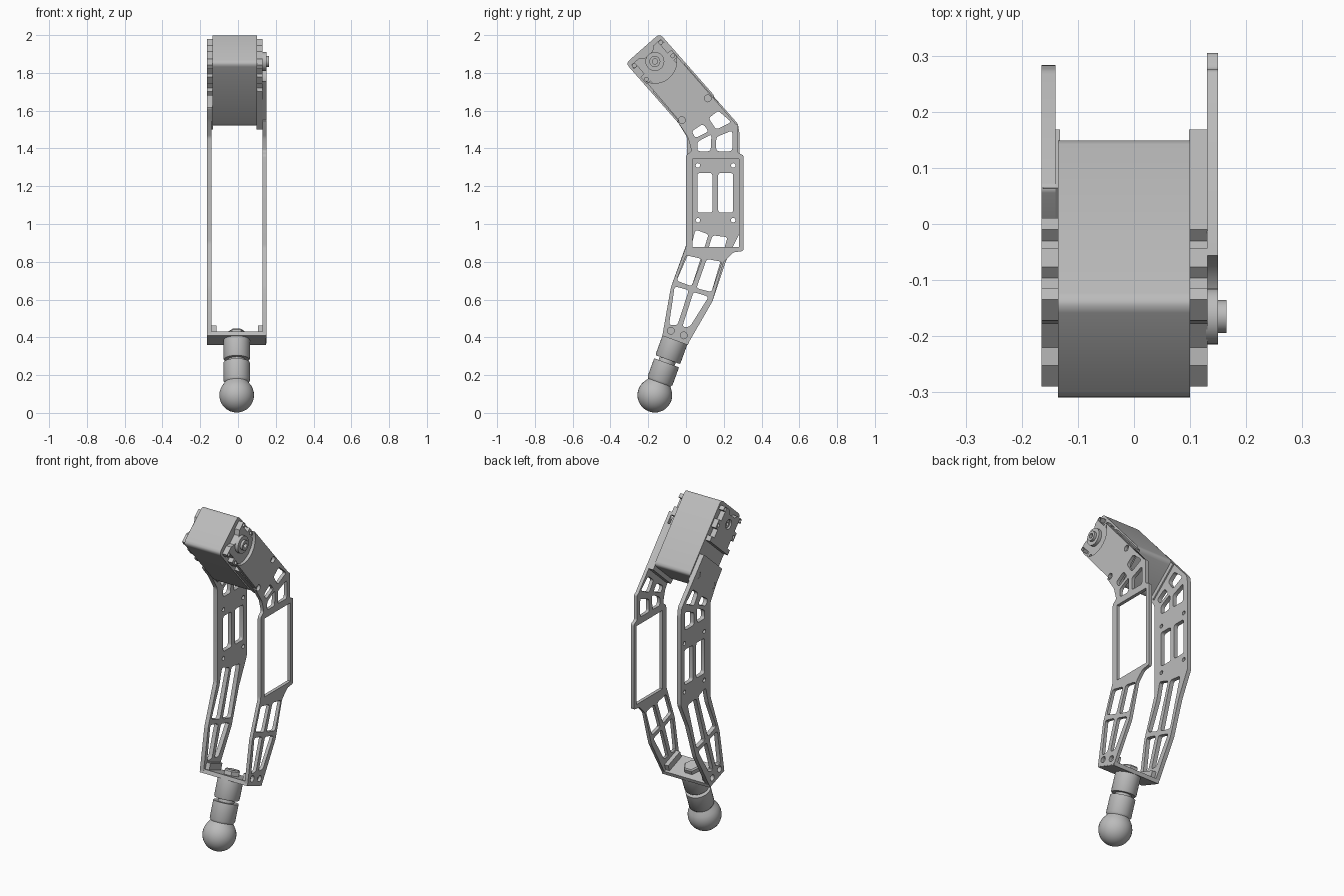
import bpy, bmesh, math
from mathutils import Vector, Matrix

cube = bpy.data.objects.get("Cube")
if cube:
    bpy.data.objects.remove(cube, do_unlink=True)

grey = bpy.data.materials.new("light grey")
grey.use_nodes = True
grey.diffuse_color = (0.5, 0.5, 0.5, 1)
grey.node_tree.nodes["Principled BSDF"].inputs["Base Color"].default_value = (0.5, 0.5, 0.5, 1)


def finish(name, mesh, matrix):
    """Link a mesh as a shaded, coloured part."""
    mesh.transform(matrix)
    mesh.materials.clear()
    mesh.materials.append(grey)
    part = bpy.data.objects.new(name, mesh)
    bpy.context.collection.objects.link(part)
    bpy.ops.object.select_all(action='DESELECT')
    part.select_set(True)
    bpy.context.view_layer.objects.active = part
    bpy.ops.object.shade_smooth_by_angle(angle=math.radians(35))
    return part


def rounded(points, radius):
    """Replace each polygon corner by a short curve."""
    result = []
    count = len(points)
    for i, point in enumerate(points):
        here = Vector(point)
        ends = []
        for other in (points[i - 1], points[(i + 1) % count]):
            edge = Vector(other) - here
            ends.append(here + edge.normalized() * min(radius, edge.length * 0.4))
        for step in range(4):
            f = step / 3
            result.append(ends[0] * (1 - f) ** 2 + here * 2 * f * (1 - f) + ends[1] * f * f)
    return result


def circle(centre, radius, sides=24):
    return [(centre[0] + radius * math.cos(math.tau * i / sides),
             centre[1] + radius * math.sin(math.tau * i / sides)) for i in range(sides)]


# Side profiles are drawn in (y, z) and extruded along x
SIDE = Matrix(((0, 0, 1, 0), (1, 0, 0, 0), (0, 1, 0, 0), (0, 0, 0, 1)))


def slab(name, x_from, x_to, outline, holes=()):
    curve = bpy.data.curves.new(name, 'CURVE')
    curve.dimensions = '2D'
    curve.fill_mode = 'BOTH'
    curve.extrude = (x_to - x_from) / 2
    for loop in [outline, *holes]:
        spline = curve.splines.new('POLY')
        spline.points.add(len(loop) - 1)
        for target, p in zip(spline.points, loop):
            target.co = (p[0], p[1], 0, 1)
        spline.use_cyclic_u = True
    temp = bpy.data.objects.new("profile", curve)
    bpy.context.collection.objects.link(temp)
    graph = bpy.context.evaluated_depsgraph_get()
    mesh = bpy.data.meshes.new_from_object(temp.evaluated_get(graph))
    bpy.data.objects.remove(temp)
    bm = bmesh.new()
    bm.from_mesh(mesh)
    bmesh.ops.remove_doubles(bm, verts=bm.verts, dist=0.0002)
    bmesh.ops.recalc_face_normals(bm, faces=bm.faces)
    bm.to_mesh(mesh)
    bm.free()
    shift = Matrix.Translation(((x_from + x_to) / 2, 0, 0))
    return finish(name, mesh, shift @ SIDE)


def head(t, w):
    """Head coordinates: t down its length, w across it."""
    return (-0.14 + 0.66 * t - 0.75 * w, 2 - 0.75 * t - 0.66 * w)


WIDE = 0.227
HUB = (0.0885, 0.111)
hub = head(*HUB)

# Motor head block
slab("motor_head", -0.135, 0.1, rounded(
    [head(-0.006, -0.006), head(0.445, -0.006), head(0.445, WIDE + 0.006), head(-0.006, WIDE + 0.006)], 0.025))


# Notched flanges at both sides of the head
def flange(name, x_from, x_to, end):
    half = [(0.04, 0.085), (0.02, 0.06), (0.02, 0.01), (0.045, 0.006), (0.045, 0.03),
            (0.1, 0.03), (0.1, 0.004), (0.15, 0.004), (0.15, 0.03), (0.2, 0.03), (0.2, 0.002), (end, 0.002)]
    outline = half + [(t, WIDE - w) for t, w in reversed(half)]
    holes = [circle(head(t, w), 0.01, 12) for t in (0.033, 0.129) for w in (0.02, WIDE - 0.02)]
    holes.append(circle(hub, 0.028))
    slab(name, x_from, x_to, [head(*p) for p in outline], holes)


flange("left_head_flange", 0.098, 0.131, 0.47)
flange("right_head_flange", -0.165, -0.133, 0.23)
slab("right_head_pad", -0.162, -0.132,
     [head(0.312, 0.002), head(0.47, 0.002), head(0.47, 0.225), head(0.312, 0.225)])

# Output hub on the left, and a recessed boss on the right
slab("hub_disc", 0.128, 0.15, circle(hub, 0.05, 32), [circle(hub, 0.014)])
slab("hub_peg", 0.128, 0.165, circle(hub, 0.029), [circle(hub, 0.014)])
slab("right_hub_boss", -0.158, -0.133, circle(hub, 0.022), [circle(hub, 0.01)])

# Windows shared by both side plates
upper_windows = [
    [(0.03, 1.49), (0.09, 1.53), (0.12, 1.49), (0.05, 1.455)],
    [(0.12, 1.56), (0.17, 1.6), (0.24, 1.54), (0.16, 1.5)],
    [(0.06, 1.435), (0.135, 1.475), (0.13, 1.385), (0.06, 1.385)],
    [(0.16, 1.46), (0.245, 1.495), (0.245, 1.385), (0.16, 1.385)]]
shin_windows = [
    [(-0.06, 0.67), (0.015, 0.65), (-0.045, 0.465), (-0.09, 0.465)],
    [(0.04, 0.64), (0.12, 0.615), (0.02, 0.455), (-0.02, 0.455)]]
knee_left = [
    [(0, 0.835), (0.085, 0.815), (0.03, 0.67), (-0.05, 0.7)],
    [(0.11, 0.815), (0.19, 0.8), (0.135, 0.64), (0.055, 0.66)]]
knee_right = [
    [(0.05, 0.97), (0.12, 0.945), (0.03, 0.67), (-0.05, 0.7), (0.025, 0.87)],
    [(0.14, 0.94), (0.22, 0.93), (0.135, 0.64), (0.055, 0.66)]]
foot = [(0.14, 0.59), (0.01, 0.365), (-0.125, 0.41), (-0.08, 0.665)]
screws = [circle(p, 0.018, 16) for p in [(-0.022, 1.55), (0.115, 1.665), (-0.08, 0.435), (-0.012, 0.41)]]


def rect(y_from, y_to, z_from, z_to):
    return [(y_from, z_from), (y_to, z_from), (y_to, z_to), (y_from, z_to)]


def holes_from(windows):
    return [rounded(w, 0.015) for w in windows] + screws


# Left side plate: concave edge round the hub, one big framed opening
arc = [head(HUB[0] + 0.115 * math.cos(a), HUB[1] + 0.115 * math.sin(a))
       for a in [math.radians(67 - 134 * i / 16) for i in range(17)]]
left_body = [(0.275, 1.53), (0.275, 1.375), (0.305, 1.365), (0.305, 0.857), (0.25, 0.85), (0.2, 0.8),
             *foot, (0, 0.88), (0, 1.365), (0.03, 1.385), (0.01, 1.46), (-0.05, 1.55)]
slab("left_side_plate", 0.13, 0.15, arc + rounded(left_body, 0.012),
     holes_from(upper_windows + knee_left + shin_windows) + [rect(0.035, 0.28, 0.878, 1.345)])

# Right side plate: two tall openings with screw holes around them
right_body = [head(0.31, WIDE), head(0.31, 0), (0.275, 1.53), (0.283, 1.48), (0.283, 0.95), (0.21, 0.8),
              *foot, (0.005, 0.9), (0.005, 1.4), (0.005, 1.46), (-0.05, 1.55)]
middle = [rect(0.06, 0.14, 1.06, 1.27), rect(0.17, 0.25, 1.06, 1.27)]
mounts = [circle((y, z), 0.012, 12) for y in (0.063, 0.25) for z in (1.02, 1.31)]
slab("right_side_plate", -0.165, -0.14, rounded(right_body, 0.012),
     holes_from(upper_windows + middle + knee_right + shin_windows) + mounts)

# Ankle frame: origin at the ball centre, local z up the tilted stem
ANKLE = Matrix.Translation((-0.007, -0.165, 0.094)) @ Matrix.Rotation(math.radians(-20), 4, 'X')


def lathe(name, profile, sides=32):
    bm = bmesh.new()
    verts = [bm.verts.new((r, 0, z)) for r, z in profile]
    edges = [bm.edges.new(pair) for pair in zip(verts, verts[1:])]
    bmesh.ops.spin(bm, geom=verts + edges, axis=(0, 0, 1), cent=(0, 0, 0),
                   angle=math.tau, steps=sides, use_merge=True)
    bmesh.ops.remove_doubles(bm, verts=bm.verts, dist=0.0001)
    bmesh.ops.recalc_face_normals(bm, faces=bm.faces)
    mesh = bpy.data.meshes.new(name)
    bm.to_mesh(mesh)
    bm.free()
    finish(name, mesh, ANKLE)


def block(name, low, high):
    bm = bmesh.new()
    bmesh.ops.create_cube(bm, size=1)
    low, high = Vector(low), Vector(high)
    for v in bm.verts:
        v.co = (low + high) / 2 + v.co * (high - low)
    mesh = bpy.data.meshes.new(name)
    bm.to_mesh(mesh)
    bm.free()
    finish(name, mesh, ANKLE)


# Ball foot, stem with neck groove, and hex bolt
ball = [(0.092 * math.cos(a), 0.092 * math.sin(a)) for a in [math.radians(-90 + 10 * i) for i in range(14)]]
lathe("ball_foot", ball + [(0.058, 0.078), (0, 0.078)])
lathe("stem", [(0, 0.07), (0.062, 0.07), (0.07, 0.082), (0.07, 0.182), (0.045, 0.182), (0.045, 0.2),
               (0.066, 0.2), (0.07, 0.206), (0.07, 0.31), (0, 0.31)])
lathe("hex_bolt", [(0, 0.32), (0.047, 0.32), (0.047, 0.355), (0.04, 0.362), (0, 0.362)], 6)

# Ankle bridge between the plates with a lug at each end
block("ankle_bridge", (-0.157, -0.072, 0.309), (0.156, 0.074, 0.332))
for name, x_from, x_to in (("right_lug", -0.134, -0.108), ("left_lug", 0.112, 0.138)):
    block(name, (x_from, -0.06, 0.33), (x_to, 0.06, 0.37))
